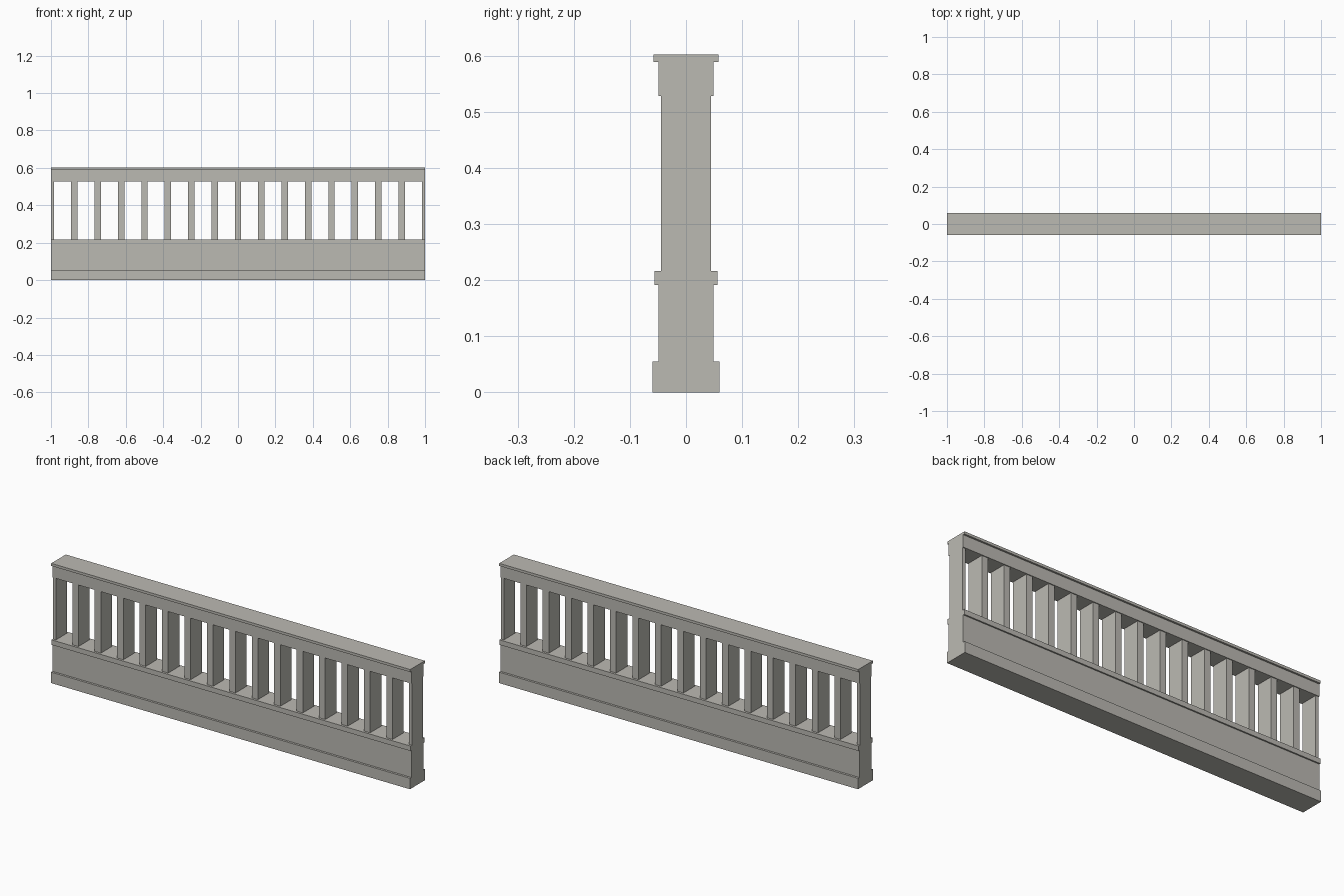
import bpy
import bmesh

cube = bpy.data.objects.get("Cube")
if cube:
    bpy.data.objects.remove(cube, do_unlink=True)

# Single stone colour
COLOUR = (0.5, 0.49, 0.45, 1.0)
stone = bpy.data.materials.new("warm grey stone")
stone.use_nodes = True
stone.diffuse_color = COLOUR
stone.node_tree.nodes["Principled BSDF"].inputs["Base Color"].default_value = COLOUR


def extrude_profile(name, half_profile, x0, x1):
    """Mirror a (half depth, height) profile across y and sweep it along x."""
    outline = half_profile + [(-y, z) for y, z in reversed(half_profile)]
    bm = bmesh.new()
    face = bm.faces.new([bm.verts.new((x0, y, z)) for y, z in outline])
    swept = bmesh.ops.extrude_face_region(bm, geom=[face], use_keep_orig=True)
    moved = [v for v in swept["geom"] if isinstance(v, bmesh.types.BMVert)]
    bmesh.ops.translate(bm, verts=moved, vec=(x1 - x0, 0, 0))
    bmesh.ops.recalc_face_normals(bm, faces=bm.faces)
    mesh = bpy.data.meshes.new(name)
    bm.to_mesh(mesh)
    bm.free()
    mesh.materials.append(stone)
    obj = bpy.data.objects.new(name, mesh)
    bpy.context.collection.objects.link(obj)
    return obj


BASE_TOP, LEDGE_LOW, LEDGE_TOP = 0.055, 0.191, 0.216
RAIL_LOW, CAP_LOW, CAP_TOP = 0.528, 0.589, 0.602
WALL = 0.049

# Solid lower wall with plinth and ledge
extrude_profile("lower_wall", [
    (0.06, 0), (0.06, BASE_TOP), (WALL, BASE_TOP), (WALL, LEDGE_LOW),
    (0.056, LEDGE_LOW), (0.056, LEDGE_TOP)], -1, 1)

# Handrail with overhanging cap
extrude_profile("top_rail", [
    (WALL, RAIL_LOW), (WALL, CAP_LOW), (0.058, CAP_LOW), (0.058, CAP_TOP)], -1, 1)

# Evenly spaced slats, the end ones cut in half at the rail ends
BAYS, HALF_WIDTH = 16, 0.017
for i in range(BAYS + 1):
    x = -1 + 2 * i / BAYS
    extrude_profile(f"baluster_{i + 1}", [(0.0445, LEDGE_TOP), (0.0445, RAIL_LOW)],
                    max(-1, x - HALF_WIDTH), min(1, x + HALF_WIDTH))
